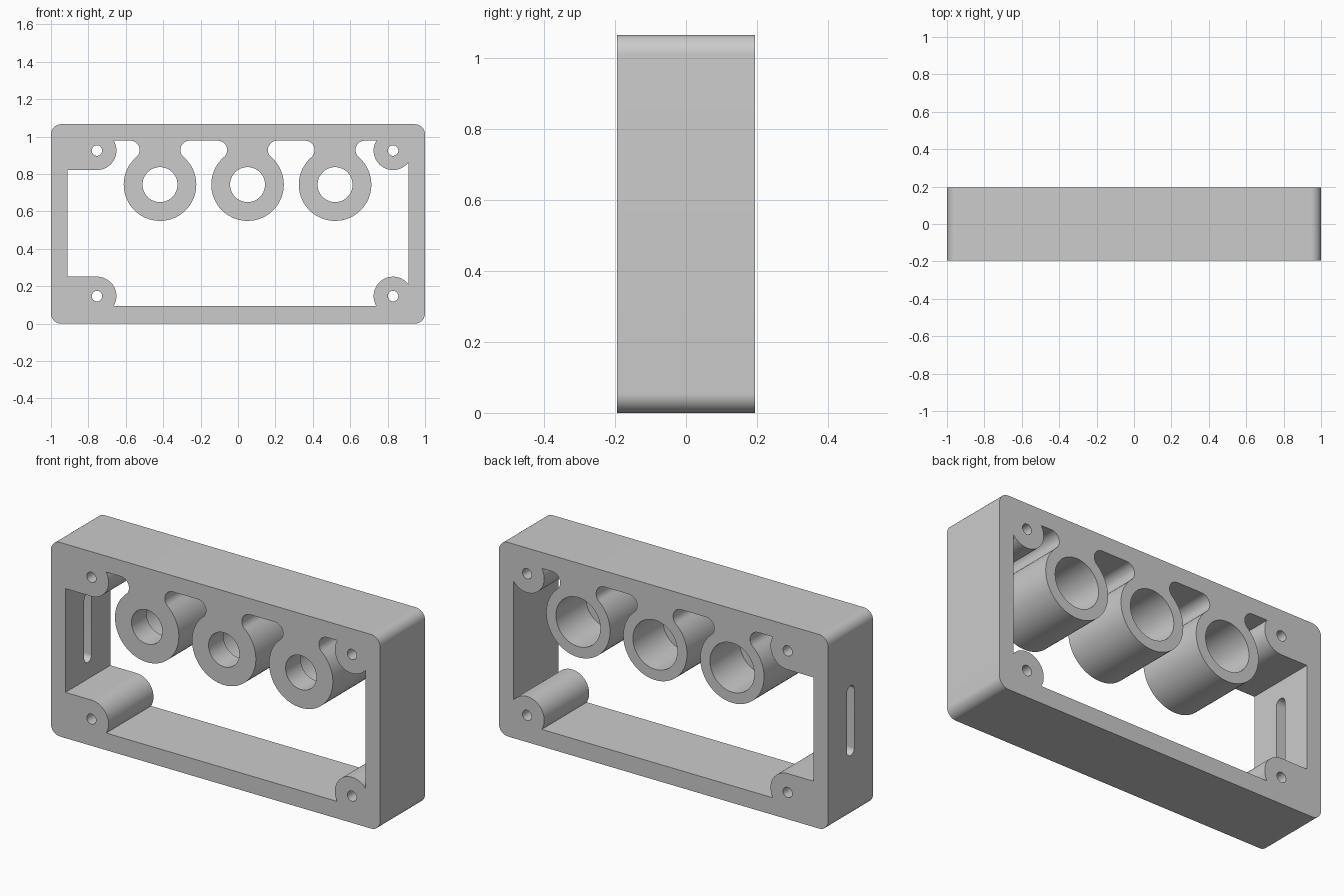
import bpy, bmesh
from math import sin, cos, radians, degrees, acos, asin, atan2, sqrt
from mathutils import Vector
from mathutils.geometry import delaunay_2d_cdt

if "Cube" in bpy.data.objects:
    bpy.data.objects.remove(bpy.data.objects["Cube"])

WIDTH, HEIGHT, HALF_DEPTH, CORNER = 2.0, 1.066, 0.195, 0.055
WALL_X, FLOOR, CEILING = 0.912, 0.094, 0.978
BOSS_L, BOSS_R, BOSS_LOW, BOSS_HIGH = -0.754, 0.829, 0.147, 0.925
BOSS_RADIUS, SCREW_RADIUS = 0.104, 0.028
RING_XS, RING_Z, RING_RADIUS = (-0.417, 0.051, 0.519), 0.743, 0.194
FRONT_BORE, REAR_BORE, LIP = 0.0935, 0.135, 0.13
FILLET = 0.05

grey = bpy.data.materials.new("plain grey")
grey.use_nodes = True
grey.diffuse_color = (0.6, 0.6, 0.6, 1)
grey.node_tree.nodes["Principled BSDF"].inputs["Base Color"].default_value = (0.6, 0.6, 0.6, 1)


def arc(cx, cz, r, start, end):
    """Points along an arc, angles in degrees."""
    n = max(2, round(abs(end - start) / 6))
    angles = [radians(start + (end - start) * i / n) for i in range(n + 1)]
    return [(cx + r * cos(a), cz + r * sin(a)) for a in angles]


def circle(cx, cz, r):
    return arc(cx, cz, r, 0, 360)[:-1]


def inside(p, loops):
    """Even-odd test of a point against all outlines."""
    odd = False
    for loop in loops:
        for (ax, az), (bx, bz) in zip(loop, loop[1:] + loop[:1]):
            if (az > p.y) != (bz > p.y) and p.x < ax + (p.y - az) * (bx - ax) / (bz - az):
                odd = not odd
    return odd


def prism(name, loops, y0, y1):
    """Solid from closed x/z outlines (inner ones are holes), extruded along y."""
    points, edges = [], []
    for loop in loops:
        base, n = len(points), len(loop)
        points += [Vector(p) for p in loop]
        edges += [(base + i, base + (i + 1) % n) for i in range(n)]
    flat, _, tris, *_ = delaunay_2d_cdt(points, edges, [], 0, 1e-6)
    bm = bmesh.new()
    verts = [bm.verts.new((p.x, y0, p.y)) for p in flat]
    for tri in tris:
        if inside(sum((flat[i] for i in tri), Vector((0, 0))) / len(tri), loops):
            bm.faces.new([verts[i] for i in tri])
    grown = bmesh.ops.extrude_face_region(bm, geom=bm.faces[:])
    moved = [g for g in grown["geom"] if isinstance(g, bmesh.types.BMVert)]
    bmesh.ops.translate(bm, verts=moved, vec=(0, y1 - y0, 0))
    bmesh.ops.recalc_face_normals(bm, faces=bm.faces[:])
    mesh = bpy.data.meshes.new(name)
    bm.to_mesh(mesh)
    bm.free()
    mesh.materials.append(grey)
    obj = bpy.data.objects.new(name, mesh)
    bpy.context.collection.objects.link(obj)
    return obj


# Rounded outer outline
cx, cz = WIDTH / 2 - CORNER, HEIGHT - CORNER
outer = (arc(cx, cz, CORNER, 0, 90) + arc(-cx, cz, CORNER, 90, 180)
         + arc(-cx, CORNER, CORNER, 180, 270) + arc(cx, CORNER, CORNER, 270, 360))

# Opening outline: lower bosses, then upper right boss
meet = degrees(asin((BOSS_LOW - FLOOR) / BOSS_RADIUS))
side = degrees(acos((WALL_X - BOSS_R) / BOSS_RADIUS))
opening = [(-WALL_X, BOSS_LOW + BOSS_RADIUS)]
opening += arc(BOSS_L, BOSS_LOW, BOSS_RADIUS, 90, -meet)
opening += arc(BOSS_R, BOSS_LOW, BOSS_RADIUS, 180 + meet, side)
opening += arc(BOSS_R, BOSS_HIGH, BOSS_RADIUS, -side, -180 - meet)

# Hanging rings with necks filleted into the ceiling
dz = CEILING - FILLET - RING_Z
dx = sqrt((RING_RADIUS + FILLET) ** 2 - dz ** 2)
touch = degrees(atan2(dz, dx))
for x in reversed(RING_XS):
    opening += arc(x + dx, CEILING - FILLET, FILLET, 90, 180 + touch)
    opening += arc(x, RING_Z, RING_RADIUS, touch, -180 - touch)[1:-1]
    opening += arc(x - dx, CEILING - FILLET, FILLET, -touch, 90)

# Upper left boss
opening += arc(BOSS_L, BOSS_HIGH, BOSS_RADIUS, meet, -90)
opening.append((-WALL_X, BOSS_HIGH - BOSS_RADIUS))

# Screw holes and front bores
holes = [circle(x, z, SCREW_RADIUS) for x in (BOSS_L, BOSS_R) for z in (BOSS_LOW, BOSS_HIGH)]
holes += [circle(x, RING_Z, FRONT_BORE) for x in RING_XS]
frame = prism("housing_frame", [outer, opening] + holes, -HALF_DEPTH, HALF_DEPTH)

# Wider bores from the rear
cutters = [prism("rear_bore_cutter", [circle(x, RING_Z, REAR_BORE)], LIP - HALF_DEPTH, 0.3)
           for x in RING_XS]

# Upright slot through the -x wall
slot_r, slot_half, slot_z = 0.032, 0.16, HEIGHT / 2
slot = prism("slot_cutter", [arc(0, slot_z + slot_half, slot_r, 0, 180)
                             + arc(0, slot_z - slot_half, slot_r, 180, 360)], 0.85, 1.1)
slot.rotation_euler.z = radians(90)
cutters.append(slot)

bpy.context.view_layer.objects.active = frame
frame.select_set(True)
for cutter in cutters:
    cutter.hide_render = True
    mod = frame.modifiers.new("cut", "BOOLEAN")
    mod.operation, mod.solver, mod.object = "DIFFERENCE", "EXACT", cutter
    bpy.ops.object.modifier_apply(modifier=mod.name)
    bpy.data.objects.remove(cutter)

bpy.ops.object.shade_smooth_by_angle(angle=radians(30))
